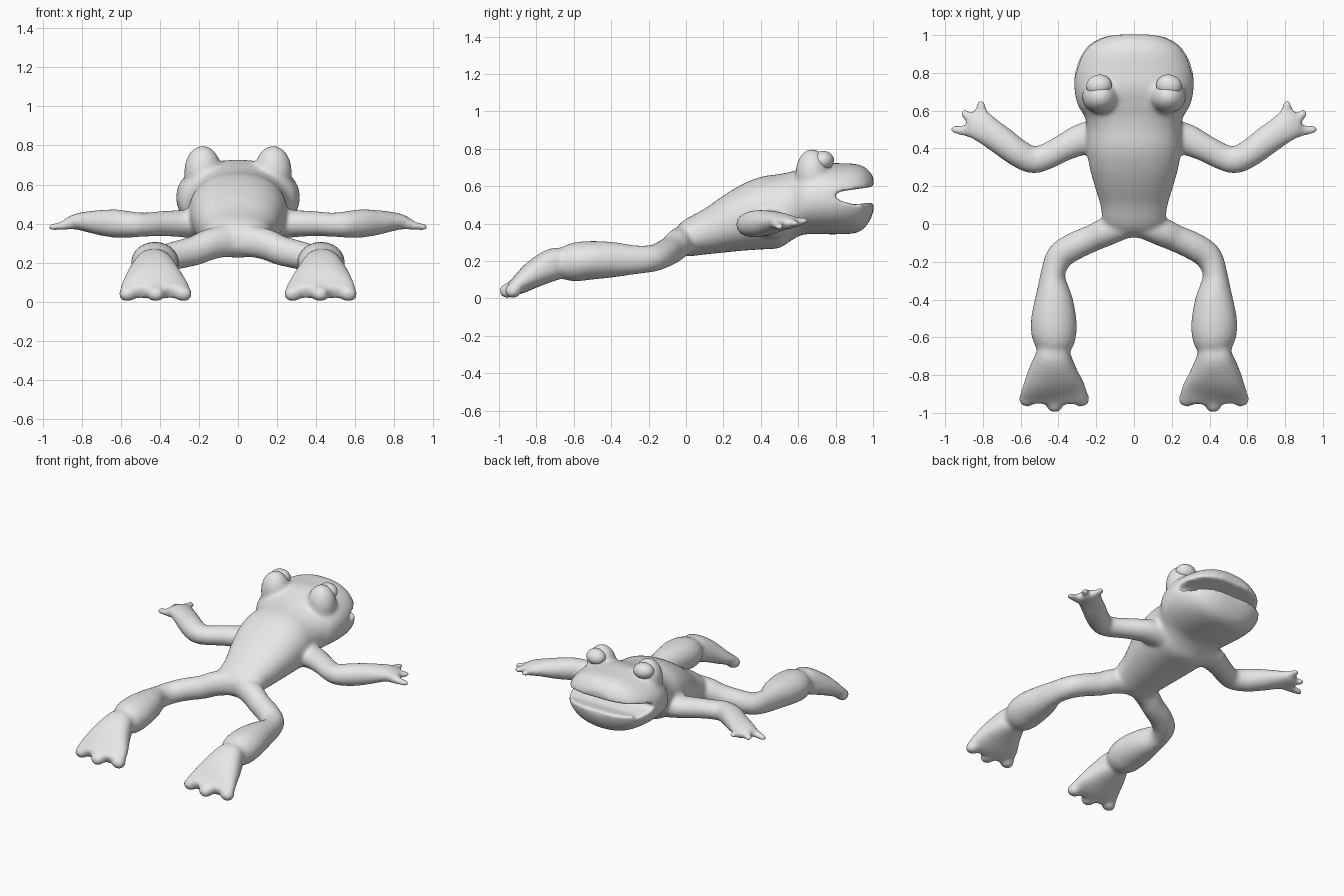
import bpy, bmesh, math
from mathutils import Vector, Matrix

if "Cube" in bpy.data.objects:
    bpy.data.objects.remove(bpy.data.objects["Cube"])

skin = bpy.data.materials.new("plain_grey")
skin.diffuse_color = (0.8, 0.8, 0.8, 1)
skin.use_nodes = True
skin.node_tree.nodes["Principled BSDF"].inputs["Base Color"].default_value = skin.diffuse_color
Z = Vector((0, 0, 1))


def spline(rows, steps=5):
    """Catmull-Rom through rows of numbers."""
    pts = [Vector(r) for r in rows]
    out = []
    for i in range(len(pts) - 1):
        a, b, c, d = pts[max(i - 1, 0)], pts[i], pts[i + 1], pts[min(i + 2, len(pts) - 1)]
        for k in range(steps):
            t = k / steps
            out.append(0.5 * (2 * b + (c - a) * t + (2 * a - 5 * b + 4 * c - d) * t * t
                              + (3 * b - a - 3 * c + d) * t ** 3))
    return out + [pts[-1]]


def loft(bm, rows, direction=None, power=2.0, n=32):
    """Skin rings given as x, y, z, half width, half height."""
    pts = spline(rows)
    rings = []
    for i, p in enumerate(pts):
        c = Vector(p[:3])
        t = direction or (Vector(pts[min(i + 1, len(pts) - 1)][:3])
                          - Vector(pts[max(i - 1, 0)][:3])).normalized()
        side = t.cross(Z).normalized()
        up = side.cross(t)
        ring = []
        for k in range(n):
            a = 2 * math.pi * k / n
            u, v = math.cos(a), math.sin(a)
            u = math.copysign(abs(u) ** (2 / power), u)
            v = math.copysign(abs(v) ** (2 / power), v)
            ring.append(bm.verts.new(c + side * u * max(p[3], .005) + up * v * max(p[4], .005)))
        rings.append(ring)
    for r, s in zip(rings, rings[1:]):
        for k in range(n):
            bm.faces.new((r[k], r[(k + 1) % n], s[(k + 1) % n], s[k]))
    bm.faces.new(rings[0])
    bm.faces.new(rings[-1])


def ball(bm, centre, radii, turn=0.0):
    m = (Matrix.Translation(centre) @ Matrix.Rotation(turn, 4, 'Z')
         @ Matrix.Diagonal((*radii, 1)))
    bmesh.ops.create_uvsphere(bm, u_segments=32, v_segments=16, radius=1, matrix=m)


def make(name, bm):
    bmesh.ops.recalc_face_normals(bm, faces=bm.faces)
    me = bpy.data.meshes.new(name)
    bm.to_mesh(me)
    bm.free()
    ob = bpy.data.objects.new(name, me)
    bpy.context.collection.objects.link(ob)
    me.materials.append(skin)
    me.shade_smooth()
    return ob


bm = bmesh.new()

# Torso and head: y, bottom, top, half width
trunk = [(-.072, .28, .34, .04), (-.045, .245, .385, .11), (0, .225, .425, .16),
         (.1, .235, .48, .178), (.2, .245, .55, .208), (.3, .255, .61, .235),
         (.4, .262, .65, .25), (.5, .27, .665, .25), (.57, .315, .68, .262),
         (.63, .342, .70, .298), (.72, .343, .725, .316), (.82, .343, .723, .31),
         (.9, .348, .72, .282), (.95, .373, .705, .242), (.985, .42, .675, .187),
         (1.003, .47, .645, .13)]
loft(bm, [(0, y, (b + t) / 2, w, (t - b) / 2) for y, b, t, w in trunk],
     direction=Vector((0, 1, 0)), power=2.2, n=48)

arm = [(.15, .47, .40, .09, .09), (.27, .45, .40, .085, .072), (.38, .40, .40, .072, .065),
       (.47, .355, .395, .07, .062), (.54, .34, .395, .072, .066), (.62, .38, .40, .074, .073),
       (.70, .44, .405, .077, .066), (.77, .49, .41, .078, .053), (.82, .525, .41, .083, .042),
       (.87, .55, .40, .075, .028)]
fingers = [((.79, .53, .41), (.81, .63, .415)), ((.84, .53, .405), (.892, .582, .40)),
           ((.84, .485, .40), (.945, .50, .382))]
leg = [(.03, -.01, .315, .06, .08), (.14, -.04, .295, .075, .08), (.22, -.075, .262, .072, .076),
       (.32, -.12, .237, .074, .073), (.395, -.175, .215, .072, .072), (.43, -.27, .207, .066, .078),
       (.425, -.40, .207, .102, .096), (.425, -.52, .203, .122, .104), (.425, -.61, .192, .115, .102),
       (.432, -.67, .185, .088, .08)]
foot = [(.432, -.64, .185, .07, .07), (.43, -.70, .185, .097, .086), (.43, -.80, .137, .14, .075),
        (.425, -.89, .075, .177, .052), (.425, -.945, .045, .178, .034)]
toes = [(.28, -.925), (.42, -.955), (.565, -.925)]

for s in (1, -1):
    def flip(rows):
        return [(s * r[0], *r[1:]) for r in rows]
    loft(bm, flip(arm))
    for a, b in fingers:
        loft(bm, flip([(*a, .034, .03), (*b, .024, .018)]))
        ball(bm, (s * b[0], b[1], b[2]), (.026, .026, .02))
    loft(bm, flip(leg))
    loft(bm, flip(foot), power=2.4)
    for x, y in toes:
        ball(bm, (s * x, y, .04), (.046, .044, .04))
    # Raised eyelid mound
    ball(bm, (s * .18, .675, .665), (.096, .09, .134))

body = make("frog_body", bm)

# Mouth wedge, swept across the head
mouth = [(.785, .55), (.83, .573), (.9, .583), (1.1, .612), (1.1, .508),
         (.98, .512), (.9, .502), (.83, .52)]
bm = bmesh.new()
f = bm.faces.new([bm.verts.new((-.6, y, z)) for y, z in mouth])
ext = bmesh.ops.extrude_face_region(bm, geom=[f])["geom"]
bmesh.ops.translate(bm, vec=(1.2, 0, 0), verts=[v for v in ext if isinstance(v, bmesh.types.BMVert)])
cutter = make("mouth_cutter", bm)
cutter.hide_render = True


def remesh():
    m = body.modifiers.new("blend", 'REMESH')
    m.mode = 'VOXEL'
    m.voxel_size = .011
    m.use_smooth_shade = True


# Merge the parts, cut the mouth, soften everything
remesh()
cut = body.modifiers.new("mouth", 'BOOLEAN')
cut.operation = 'DIFFERENCE'
cut.object = cutter
remesh()
soft = body.modifiers.new("soften", 'SMOOTH')
soft.factor = .5
soft.iterations = 10

bpy.context.view_layer.update()
dg = bpy.context.evaluated_depsgraph_get()
final = bpy.data.meshes.new_from_object(body.evaluated_get(dg))
body.modifiers.clear()
body.data = final
final.materials.clear()
final.materials.append(skin)
final.shade_smooth()
bpy.data.objects.remove(cutter)

# Eyeballs
for s, side in ((1, "right"), (-1, "left")):
    bm = bmesh.new()
    ball(bm, (s * .185, .733, .737), (.068, .058, .052), -s * .15)
    make("eye_" + side, bm)
